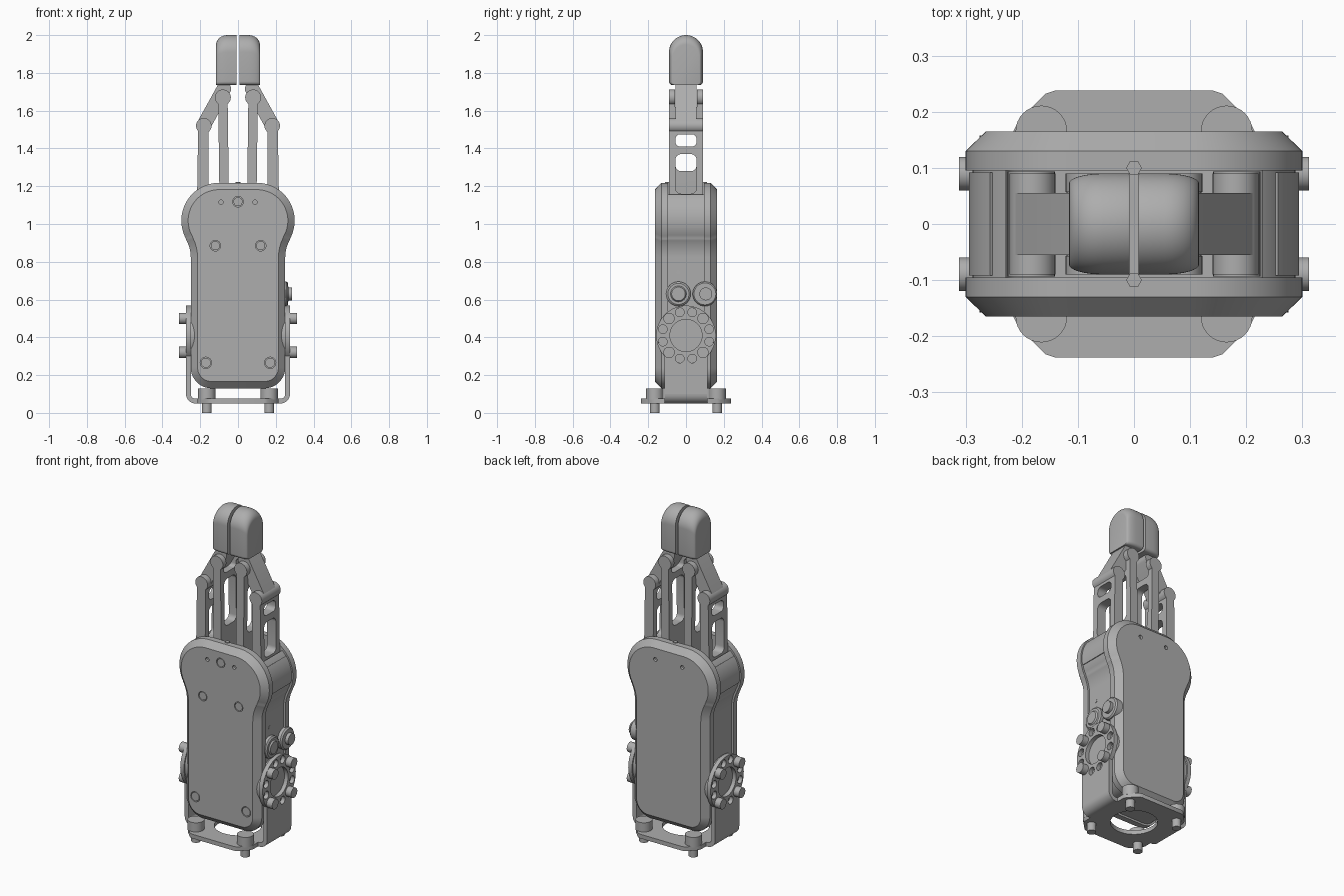
import bpy, bmesh, math
from math import cos, sin, radians, pi

if "Cube" in bpy.data.objects:
    bpy.data.objects.remove(bpy.data.objects["Cube"])

grey = bpy.data.materials.new("satin grey")
grey.use_nodes = True
COL = (0.42, 0.42, 0.42, 1)
grey.diffuse_color = COL
grey.node_tree.nodes["Principled BSDF"].inputs["Base Color"].default_value = COL

AXES = {"x": lambda a, b, t: (t, a, b),
        "y": lambda a, b, t: (a, t, b),
        "z": lambda a, b, t: (a, b, t)}


# ---------- 2D outlines ----------
def arc(cx, cy, r, a0, a1, n=16):
    return [(cx + r * cos(radians(a0 + (a1 - a0) * i / n)),
             cy + r * sin(radians(a0 + (a1 - a0) * i / n))) for i in range(n + 1)]


def circle(cx, cy, r, n=32):
    return arc(cx, cy, r, 0, 360, n)[:-1]


def rbox(x0, x1, y0, y1, r=0.02):
    return (arc(x1 - r, y0 + r, r, -90, 0, 6) + arc(x1 - r, y1 - r, r, 0, 90, 6) +
            arc(x0 + r, y1 - r, r, 90, 180, 6) + arc(x0 + r, y0 + r, r, 180, 270, 6))


def capsule(p, q, r1, r2):
    dx, dy = q[0] - p[0], q[1] - p[1]
    th = math.degrees(math.atan2(dy, dx))
    ph = math.degrees(math.acos((r1 - r2) / math.hypot(dx, dy)))
    return arc(*q, r2, th - ph, th + ph) + arc(*p, r1, th + ph, th + 360 - ph)


def inset(pts, d):
    out = []
    for i, p in enumerate(pts):
        a, b = pts[i - 1], pts[(i + 1) % len(pts)]
        tx, ty = b[0] - a[0], b[1] - a[1]
        l = math.hypot(tx, ty)
        out.append((p[0] - ty / l * d, p[1] + tx / l * d))
    return out


# ---------- solids ----------
def loft(name, axis, rings, flip=(1, 1)):
    """Skin a list of (position, outline) sections along an axis."""
    bm = bmesh.new()
    loops = []
    for t, pts in rings:
        vs = []
        for a, b in pts:
            x, y, z = AXES[axis](a, b, t)
            vs.append(bm.verts.new((x * flip[0], y * flip[1], z)))
        loops.append(vs)
    for lo, hi in zip(loops, loops[1:]):
        for i in range(len(lo)):
            bm.faces.new((lo[i - 1], lo[i], hi[i], hi[i - 1]))
    bm.faces.new(loops[0])
    bm.faces.new(loops[-1])
    bmesh.ops.recalc_face_normals(bm, faces=bm.faces)
    me = bpy.data.meshes.new(name)
    bm.to_mesh(me)
    bm.free()
    me.materials.append(grey)
    ob = bpy.data.objects.new(name, me)
    bpy.context.collection.objects.link(ob)
    return ob


def solid(name, axis, pts, t0, t1, flip=(1, 1)):
    return loft(name, axis, [(t0, pts), (t1, pts)], flip)


def cut(ob, cutters):
    for c in cutters:
        m = ob.modifiers.new("cut", "BOOLEAN")
        m.operation, m.solver, m.object = "DIFFERENCE", "EXACT", c
    dg = bpy.context.evaluated_depsgraph_get()
    me = bpy.data.meshes.new_from_object(ob.evaluated_get(dg))
    ob.modifiers.clear()
    ob.data = me
    for c in cutters:
        bpy.data.objects.remove(c)


# ---------- body ----------
half = (arc(0.14, 0.24, 0.11, -90, 0) + arc(0.45, 0.821, 0.2, 180, 151, 8) +
        arc(0.10, 1.018, 0.2, -29, 90, 24))
outline = half + [(-x, z) for x, z in reversed(half)]

core = solid("body_core", "y", inset(outline, 0.012), -0.11, 0.11)
cut(core, [solid("c", "y", rbox(-0.228, 0.228, 0.95, 1.4), -0.095, 0.095)])

screws = [(0, 1.118, 0.028), (-0.12, 0.885, 0.028), (0.12, 0.885, 0.028),
          (-0.17, 0.265, 0.03), (0.17, 0.265, 0.03)]
for side, f in (("front", -1), ("back", 1)):
    shell = loft(side + "_shell", "y", [(0.095, outline), (0.13, outline),
                                        (0.165, inset(outline, 0.036))], (1, f))
    holes = [solid("c", "y", circle(x, 1.115, 0.012, 16), 0.15, 0.2, (1, f)) for x in (-0.09, 0.09)]
    if side == "front":
        holes += [solid("c", "y", circle(x, z, r), 0.155, 0.2, (1, f)) for x, z, r in screws]
        for x, z, r in screws:
            solid("cover_screw", "y", circle(x, z, r - 0.004), 0.15, 0.164, (1, f))
    cut(shell, holes)
    solid(side + "_rim_screw", "z", circle(0, 0.1 * f, 0.014, 6), 1.1, 1.222)

# ---------- controls on the left flank ----------
loft("round_button", "x", [(0.22, circle(-0.04, 0.63, 0.065)), (0.255, circle(-0.04, 0.63, 0.065)),
                           (0.262, circle(-0.04, 0.63, 0.056)), (0.262, circle(-0.04, 0.63, 0.042)),
                           (0.27, circle(-0.04, 0.63, 0.036))])
loft("cable_socket", "x", [(0.22, circle(0.1, 0.63, 0.065)), (0.257, circle(0.1, 0.63, 0.065)),
                           (0.265, circle(0.1, 0.63, 0.058))])
solid("cable_plug", "x", circle(0.105, 0.63, 0.034), 0.25, 0.285)
solid("status_light", "x", circle(-0.04, 0.745, 0.01, 16), 0.23, 0.24)

# ---------- mounting base ----------
q = [(0.215, 0.165), (0.205, 0.185), (0.158, 0.232), (0.14, 0.238)]
plate = q + [(-x, y) for x, y in reversed(q)]
plate += [(-x, -y) for x, y in plate]
base = solid("base_plate", "z", plate, 0.05, 0.075)
cut(base, [solid("c", "z", circle(0, 0, 0.13, 48), 0, 0.2)])
for sx in (-1, 1):
    for sy in (-1, 1):
        solid("base_bolt_head", "z", circle(0.165, 0.165, 0.046), 0.07, 0.13, (sx, sy))
        solid("base_bolt_shank", "z", circle(0.165, 0.165, 0.026), 0, 0.08, (sx, sy))

ZC = 0.41  # height of the side flanges
for side, s in (("left", 1), ("right", -1)):
    f = (s, 1)
    # bent corner between base plate and flange
    bend = ([(0.2, 0.05)] + arc(0.225, 0.1, 0.05, -90, 0, 8) +
            arc(0.225, 0.1, 0.025, 0, -90, 8) + [(0.2, 0.075)])
    solid(side + "_bracket_bend", "y", bend, -0.115, 0.115, f)
    # flange arm with bolt circle
    ang = math.degrees(math.acos(0.115 / 0.158))
    arm = [(-0.115, 0.1), (0.115, 0.1)] + arc(0, ZC, 0.158, -ang, 180 + ang, 48)
    flange = solid(side + "_flange", "x", arm, 0.25, 0.275, f)
    spots = [(0.127 * cos(radians(15 + 30 * k)), ZC + 0.127 * sin(radians(15 + 30 * k)))
             for k in range(12)]
    cut(flange, [solid("c", "x", circle(y, z, 0.023, 20), 0.2, 0.3, f) for y, z in spots] +
        [solid("c", "x", circle(0, ZC, 0.085, 40), 0.2, 0.3, f)])
    solid(side + "_flange_hub", "x", circle(0, ZC, 0.15), 0.22, 0.251, f)
    for y, z in spots[1::3]:
        solid(side + "_flange_bolt", "x", circle(y, z, 0.03), 0.26, 0.312, f)

    # curved panel on the widest part of the flank
    panel = arc(0.1, 1.018, 0.194, -12, 36, 12) + arc(0.1, 1.018, 0.16, 36, -12, 12)
    solid(side + "_flank_panel", "y", panel, -0.092, 0.092, f)

    # ---------- linkage ----------
    outer = solid(side + "_outer_link", "y",
                  capsule((0.187, 1.05), (0.183, 1.5), 0.031, 0.028), -0.09, 0.09, f)
    cut(outer, [solid("c", "x", rbox(-0.056, 0.056, 1.16, 1.37, 0.03), 0.1, 0.3, f),
                solid("c", "x", rbox(-0.056, 0.056, 1.41, 1.475, 0.025), 0.1, 0.3, f)])
    solid(side + "_outer_knuckle", "y", circle(0.181, 1.52, 0.041), -0.09, 0.09, f)
    solid(side + "_outer_base_pivot", "y", circle(0.183, 1.05, 0.042), -0.094, 0.094, f)

    inner = solid(side + "_inner_link", "y",
                  capsule((0.072, 1.05), (0.08, 1.67), 0.025, 0.025), -0.09, 0.09, f)
    cut(inner, [solid("c", "x", rbox(-0.056, 0.056, 1.28, 1.56, 0.03), -0.05, 0.2, f),
                solid("c", "x", rbox(-0.057, 0.057, 1.6, 1.8), -0.05, 0.2, f)])
    for y0, y1 in ((-0.09, -0.057), (0.057, 0.09)):
        solid(side + "_inner_knuckle", "y", circle(0.08, 1.67, 0.042), y0, y1, f)
    solid(side + "_inner_base_pivot", "y", circle(0.078, 1.04, 0.042), -0.09, 0.09, f)

    solid(side + "_diagonal_link", "y",
          capsule((0.183, 1.52), (0.075, 1.715), 0.038, 0.038), -0.055, 0.055, f)

    # ---------- fingertip ----------
    tip = (arc(0.07, 1.755, 0.02, -90, 0, 6) + arc(0, 1.91, 0.09, 0, 180, 32) +
           arc(-0.07, 1.755, 0.02, 180, 270, 6))

    def shrunk(k):
        return [(y * (1 - 0.2 * k), 1.735 + (z - 1.735) * (1 - 0.19 * k)) for y, z in tip]
    rings = [(0.008, shrunk(0.02)), (0.012, tip)]
    for i in range(9):
        a = pi / 2 * i / 8
        rings.append((0.055 + 0.061 * sin(a), shrunk(1 - cos(a))))
    loft(side + "_fingertip", "x", rings, f)

# ---------- shading ----------
bpy.ops.object.select_all(action="DESELECT")
for ob in bpy.context.collection.objects:
    if ob.type == "MESH":
        ob.select_set(True)
        bpy.context.view_layer.objects.active = ob
bpy.ops.object.shade_smooth_by_angle(angle=radians(30))
